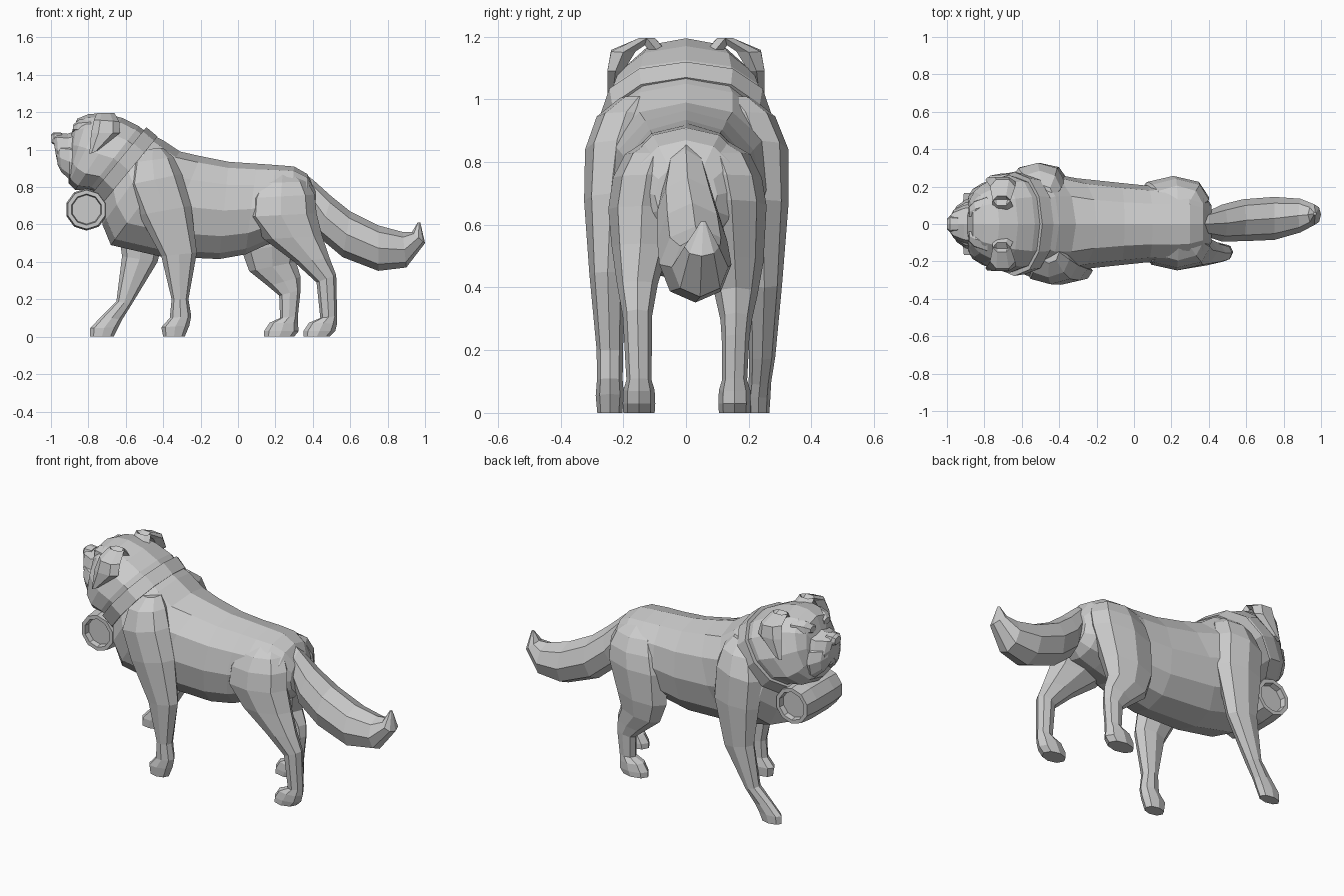
import bpy, bmesh
from math import sin, cos, pi
from mathutils import Vector


def loft(name, rings, n=8, power=1.0, both=False):
    """Skin rings given as (x0, z0, x1, z1, y centre, y half width)."""
    for side in ((1, -1) if both else (1,)):
        bm = bmesh.new()
        loops = []
        for x0, z0, x1, z1, y, w in rings:
            c = Vector(((x0 + x1) / 2, y * side, (z0 + z1) / 2))
            u = Vector(((x0 - x1) / 2, 0, (z0 - z1) / 2))
            loop = []
            for i in range(n):
                a = 2 * pi * i / n
                ca, sa = cos(a), sin(a)
                ca = abs(ca) ** power * (1 if ca > 0 else -1)
                sa = abs(sa) ** power * (1 if sa > 0 else -1)
                loop.append(bm.verts.new(c + u * ca + Vector((0, w * sa, 0))))
            loops.append(loop)
        for a, b in zip(loops, loops[1:]):
            for i in range(n):
                j = (i + 1) % n
                bm.faces.new((a[i], a[j], b[j], b[i]))
        bm.faces.new(loops[0])
        bm.faces.new(loops[-1])
        finish(bm, name + (("_left" if side > 0 else "_right") if both else ""))


def finish(bm, name):
    bmesh.ops.recalc_face_normals(bm, faces=bm.faces)
    me = bpy.data.meshes.new(name)
    bm.to_mesh(me)
    bm.free()
    ob = bpy.data.objects.new(name, me)
    bpy.context.collection.objects.link(ob)
    return ob


def leg(name, rows, side):
    """Slices: (z front, x front, x back, z back, y, half width)."""
    loft(name, [(xf, zf, xb, zb, y * side, w) for zf, xf, xb, zb, y, w in rows],
         8, 0.95)


# Torso from neck to rump
loft("torso", [
    (-.46, 1.08, -.74, .74, 0, .245), (-.40, 1.05, -.725, .60, 0, .28),
    (-.31, .99, -.68, .49, 0, .28), (-.20, .965, -.42, .43, 0, .245),
    (-.05, .935, -.10, .415, 0, .22), (.10, .925, .04, .44, 0, .205),
    (.20, .918, .15, .49, 0, .21), (.30, .91, .27, .52, 0, .20),
    (.37, .87, .37, .55, 0, .165), (.415, .79, .415, .60, 0, .10)], 12, 0.92)

# Collar
loft("collar", [(-.43, 1.07, -.735, .70, 0, .268),
                (-.49, 1.12, -.79, .755, 0, .278)], 12, 0.9)

# Head, muzzle, nose and jowls
loft("head", [
    (-.46, 1.07, -.74, .74, 0, .24), (-.53, 1.125, -.80, .78, 0, .26),
    (-.62, 1.17, -.87, .785, 0, .245), (-.72, 1.195, -.905, .82, 0, .21),
    (-.80, 1.19, -.905, .85, 0, .175), (-.86, 1.165, -.90, .88, 0, .125),
    (-.89, 1.09, -.90, .90, 0, .08)], 12, 0.85)
loft("muzzle", [
    (-.84, 1.11, -.84, .87, 0, .12), (-.91, 1.085, -.91, .88, 0, .108),
    (-.97, 1.088, -.955, .90, 0, .078), (-.992, 1.075, -.97, .95, 0, .045)], 8, 0.75)
loft("nose", [(-.94, 1.09, -.94, 1.03, 0, .04),
              (-.985, 1.093, -.98, 1.025, 0, .045),
              (-1.0, 1.08, -.997, 1.035, 0, .03)], 8, 0.8)
loft("jowl", [(-.84, 1.0, -.83, .86, .08, .055), (-.90, 1.03, -.90, .84, .075, .055),
              (-.955, 1.03, -.945, .88, .05, .045),
              (-.975, 1.02, -.965, .92, .03, .025)], 8, 1, True)
loft("brow", [(-.78, 1.17, -.80, 1.08, .10, .05), (-.85, 1.16, -.865, 1.09, .08, .045),
              (-.88, 1.135, -.885, 1.10, .065, .03)], 6, 1, True)

# Folded ears
loft("ear", [(-.76, 1.15, -.64, 1.14, .08, .03), (-.755, 1.195, -.66, 1.195, .125, .03),
             (-.77, 1.16, -.635, 1.15, .20, .045), (-.785, 1.09, -.63, 1.09, .225, .03),
             (-.795, .975, -.75, .995, .236, .015)], 6, 1, True)

# Barrel under the chin, with recessed ends
bm = bmesh.new()
prof = [(-.135, .0), (-.135, .078), (-.165, .083), (-.165, .105), (-.08, .113),
        (.08, .113), (.165, .105), (.165, .083), (.135, .078), (.135, .0)]
pv = [bm.verts.new((-.81, y, .68 + r)) for y, r in prof]
pe = [bm.edges.new(p) for p in zip(pv, pv[1:])]
bmesh.ops.spin(bm, geom=pv + pe, cent=(-.81, 0, .68), axis=(0, 1, 0),
               angle=2 * pi, steps=10)
bmesh.ops.remove_doubles(bm, verts=bm.verts, dist=.0005)
finish(bm, "barrel")

# Front legs: one stepping forward, one back
leg("front_leg_right", [
    (1.0, -.51, -.40, 1.01, .15, .06), (.93, -.57, -.345, .96, .19, .095),
    (.81, -.595, -.30, .87, .22, .102),
    (.65, -.53, -.25, .70, .24, .085), (.43, -.41, -.22, .45, .25, .058),
    (.20, -.355, -.265, .20, .243, .042), (.10, -.365, -.25, .11, .243, .041),
    (.05, -.41, -.26, .06, .243, .045), (0, -.40, -.285, 0, .243, .04)], -1)
leg("front_leg_left", [
    (1.0, -.56, -.43, 1.01, .15, .06), (.93, -.62, -.39, .96, .19, .095),
    (.81, -.66, -.37, .87, .225, .102),
    (.65, -.65, -.36, .68, .245, .082), (.43, -.62, -.43, .40, .25, .057),
    (.19, -.65, -.57, .17, .243, .042), (.11, -.73, -.62, .09, .236, .036),
    (.045, -.79, -.64, .05, .232, .037), (0, -.79, -.665, 0, .232, .034)], 1)

# Hind legs
leg("hind_leg_right", [
    (.88, .18, .30, .88, .05, .06), (.82, .10, .37, .83, .10, .095),
    (.74, .05, .41, .76, .125, .108),
    (.64, .04, .42, .66, .14, .108), (.52, .14, .45, .54, .145, .092),
    (.40, .30, .49, .42, .155, .065), (.29, .42, .525, .33, .155, .047),
    (.10, .44, .53, .11, .15, .04), (.075, .38, .53, .07, .15, .05),
    (.03, .35, .52, .03, .15, .052), (0, .35, .49, 0, .15, .05)], -1)
leg("hind_leg_left", [
    (.88, .17, .30, .88, .05, .06), (.82, .09, .37, .83, .105, .10),
    (.74, .05, .40, .76, .13, .112),
    (.64, .02, .40, .68, .145, .112), (.46, .02, .34, .50, .155, .092),
    (.35, .06, .31, .40, .16, .068), (.27, .16, .335, .32, .16, .05),
    (.22, .22, .335, .25, .158, .044), (.10, .225, .32, .11, .155, .04),
    (.075, .17, .32, .07, .155, .05), (.03, .14, .325, .03, .155, .052),
    (0, .14, .30, 0, .155, .05)], 1)

# Bushy tail
loft("tail", [
    (.31, .905, .37, .72, 0, .03), (.40, .84, .40, .63, 0, .07),
    (.50, .75, .435, .53, .005, .098), (.60, .67, .56, .425, .02, .112),
    (.75, .595, .75, .352, .03, .115), (.88, .56, .90, .37, .045, .09),
    (.93, .56, 1.0, .50, .05, .055), (.96, .61, .975, .61, .055, .008)], 8, 1.0)
